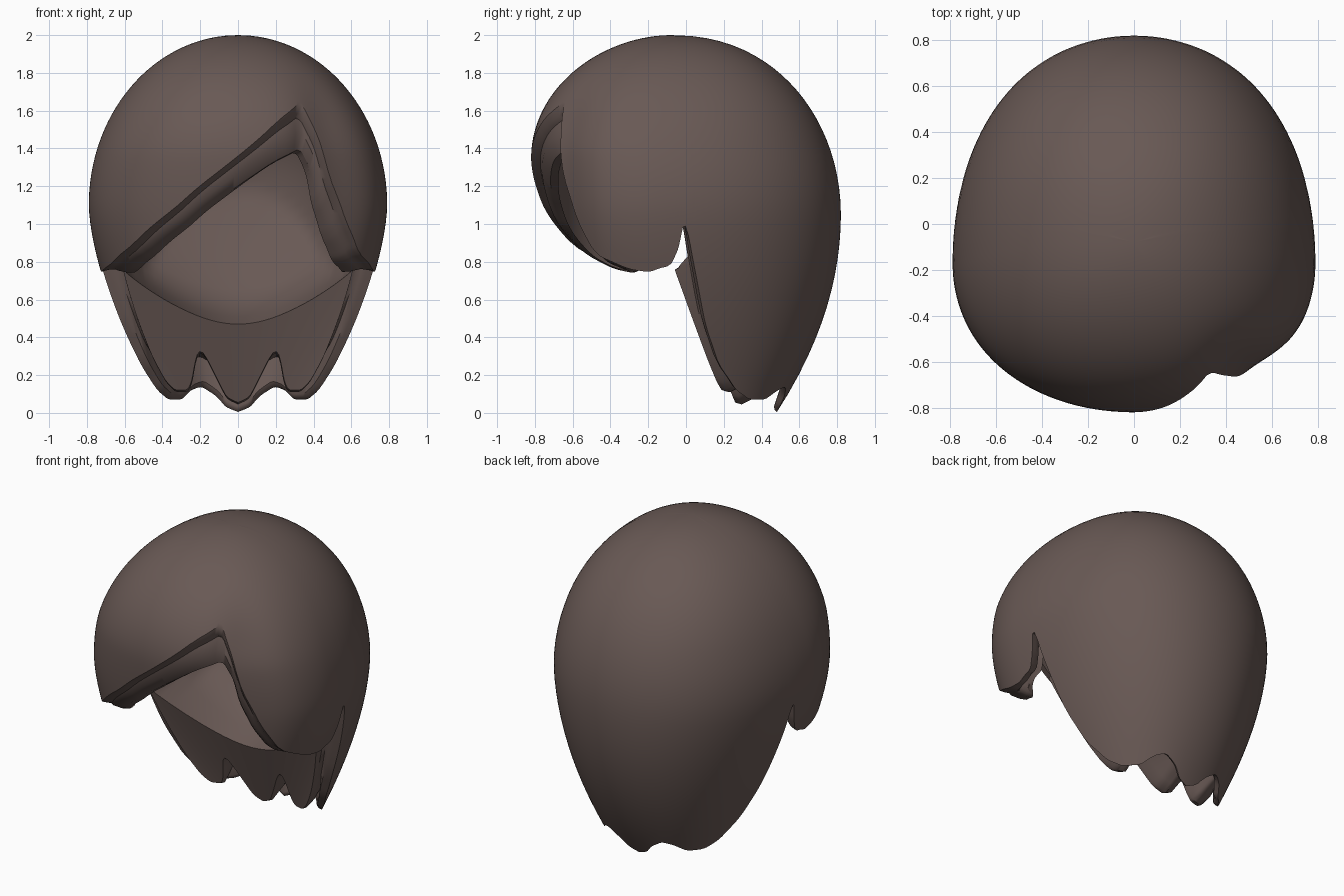
import bpy, bmesh, math

cube = bpy.data.objects.get("Cube")
if cube:
    bpy.data.objects.remove(cube, do_unlink=True)

COLUMNS, ROWS = 280, 34


def ramp(v, lo, hi):
    t = max(0.0, min(1.0, (v - lo) / (hi - lo)))
    return t * t * (3 - 2 * t)


def extent(z, widest, size, power, taper, bend):
    """Reach of the head shape at height z: dome above, taper below."""
    if z >= widest:
        u = (z - widest) / (2 - widest)
        return size * max(0.0, 1 - u * u) ** power
    return size - taper * (widest - z) ** bend


def surface(deg, z, inset):
    """Point on the head shape; deg runs from the back through +x."""
    half = extent(z, 1.1, 0.79, 0.50, 0.34, 1.6)
    back = -0.08 + extent(z, 1.05, 0.90, 0.46, 0.31, 2)
    front = -0.08 - extent(z, 1.35, 0.74, 0.53, 0.17, 1.6)
    mid = -0.08 - 0.09 * min(1, (2 - z) / 0.6) + 0.24 * max(0, 1.1 - z) ** 2
    s, c = math.sin(math.radians(deg)), math.cos(math.radians(deg))
    # Slightly squared outline, flatter beside the parting
    full = 1 + 0.1 * (s * c) ** 2 - 0.06 * math.exp(-((deg - 138) / 14) ** 2) * ramp(1.9 - z, 0, 0.4)
    k = full * (1 - inset / 0.8)
    reach = back - mid if c > 0 else mid - front
    drop = inset * ramp(z, 1.2, 2)
    return (half * s * k, mid + reach * c * k, z - drop)


def lining(deg, z, limit):
    """Inner wall, held forward of the limit where the neck hair is thick."""
    x, y, h = surface(deg, z, 0.12)
    return (x, min(y, limit), h)


def panel(deg, z):
    """Depth of the front face of the inner neck hair."""
    return 0.28 - 0.36 * z - 0.07 * math.sin(math.radians(deg)) ** 2


# Lower hairline: (angle, height); the neck part is the same on both sides
nape = [(0, .005), (9, .03), (15, .09), (24, .14), (32, .12), (42, .07), (56, .07),
        (66, .12), (74, .25), (77, .45), (78, .7), (79.5, .93), (80.8, 1.01),
        (83, .87), (86, .78), (90, .765), (95, .745)]
fringe = [(105, .76), (122, .84), (132, 1.02), (140, 1.25), (143, 1.47), (148, 1.65),
          (162, 1.55), (180, 1.36), (195, 1.2), (205, 1.08), (226, .885), (243, .79), (255, .76)]
keys = nape + fringe + [(360 - a, z) for a, z in reversed(nape)]

# Soften the corners, then space the columns evenly along the hairline
soft = [keys[0]]
for (a, z), (b, w) in zip(keys, keys[1:]):
    soft += [(a + (b - a) * f, z + (w - z) * f) for f in (0.15, 0.85)]
soft.append(keys[-1])
dist = [0]
for (a, z), (b, w) in zip(soft, soft[1:]):
    dist.append(dist[-1] + math.hypot((b - a) * 0.012, w - z))
hairline, seg = [], 0
for i in range(COLUMNS):
    d = dist[-1] * i / COLUMNS
    while dist[seg + 1] < d:
        seg += 1
    f = (d - dist[seg]) / (dist[seg + 1] - dist[seg])
    (a, z), (b, w) = soft[seg], soft[seg + 1]
    hairline.append((a + (b - a) * f, z + (w - z) * f))


def column(deg, edge):
    """One strip: outer shell down, rim inward, lining back up."""
    pts = []
    for r in range(1, ROWS + 1):
        pts.append(surface(deg, 2 - (2 - edge) * (r / ROWS) ** 1.7, 0))
    side = min(deg, 360 - deg)
    front = ramp(deg, 92, 108) * (1 - ramp(deg, 252, 268))
    low = front * (0.02 + 0.24 * max(0, edge - 0.75))

    # Stepped rim hanging lower inside the fringe
    steps = ((.03, .15), (.06, .2), (.07, .55), (.12, .95), (.17, 1))
    fringe_rim = [surface(deg, edge - low * hang, inset) for inset, hang in steps]

    # Nape rim: outer lock, slot, then inner locks with a gap either side of the middle
    locks = edge + 0.04 + 0.14 * math.exp(-((side - 24) / 8) ** 2)
    face = panel(deg, locks) if locks < 0.8 else 1
    nape_rim = [surface(deg, edge + 0.01, 0.04), surface(deg, edge + 0.03, 0.07),
                surface(deg, edge + 0.16, 0.10), lining(deg, locks + 0.03, face + 0.09),
                lining(deg, locks, face + 0.03)]
    for p, q in zip(nape_rim, fringe_rim):
        pts.append(tuple(u + (v - u) * front for u, v in zip(p, q)))

    # Inner neck hair up to the ledge, then the bowl and dome of the lining
    bottom = locks + (edge - low - locks) * front + 0.01
    rise = 0.47 + 0.3 * math.sin(math.radians(deg)) ** 2
    ledge = max(rise, bottom + 0.01)
    for r in range(9):
        z = bottom + (ledge - bottom) * r / 8
        pts.append(lining(deg, z, panel(deg, z) if z < rise + 0.001 else 1))
    top = ledge + 0.04
    for r in range(ROWS, 0, -1):
        z = 2 - (2 - top) * (r / ROWS) ** 1.7
        above = max(0, z - rise - 0.04)
        pts.append(lining(deg, z, 0.22 + 0.55 * math.sqrt(above)))
    return pts


# Hair shell
bm = bmesh.new()
strips = [[bm.verts.new(p) for p in column(a, z)] for a, z in hairline]
crown = bm.verts.new(surface(0, 2, 0))
inner_crown = bm.verts.new(surface(0, 2, 0.12))
for i, left in enumerate(strips):
    right = strips[(i + 1) % COLUMNS]
    bm.faces.new((crown, left[0], right[0]))
    bm.faces.new((inner_crown, right[-1], left[-1]))
    for j in range(len(left) - 1):
        bm.faces.new((left[j], left[j + 1], right[j + 1], right[j]))
bmesh.ops.recalc_face_normals(bm, faces=bm.faces)
mesh = bpy.data.meshes.new("hair")
bm.to_mesh(mesh)
bm.free()
hair = bpy.data.objects.new("hair", mesh)
bpy.context.collection.objects.link(hair)

# Dark brown colour
mat = bpy.data.materials.new("dark_brown")
mat.use_nodes = True
colour = (0.14, 0.10, 0.09, 1)
mat.diffuse_color = colour
mat.node_tree.nodes["Principled BSDF"].inputs["Base Color"].default_value = colour
mesh.materials.append(mat)

bpy.context.view_layer.objects.active = hair
hair.select_set(True)
bpy.ops.object.shade_smooth_by_angle(angle=math.radians(40))
